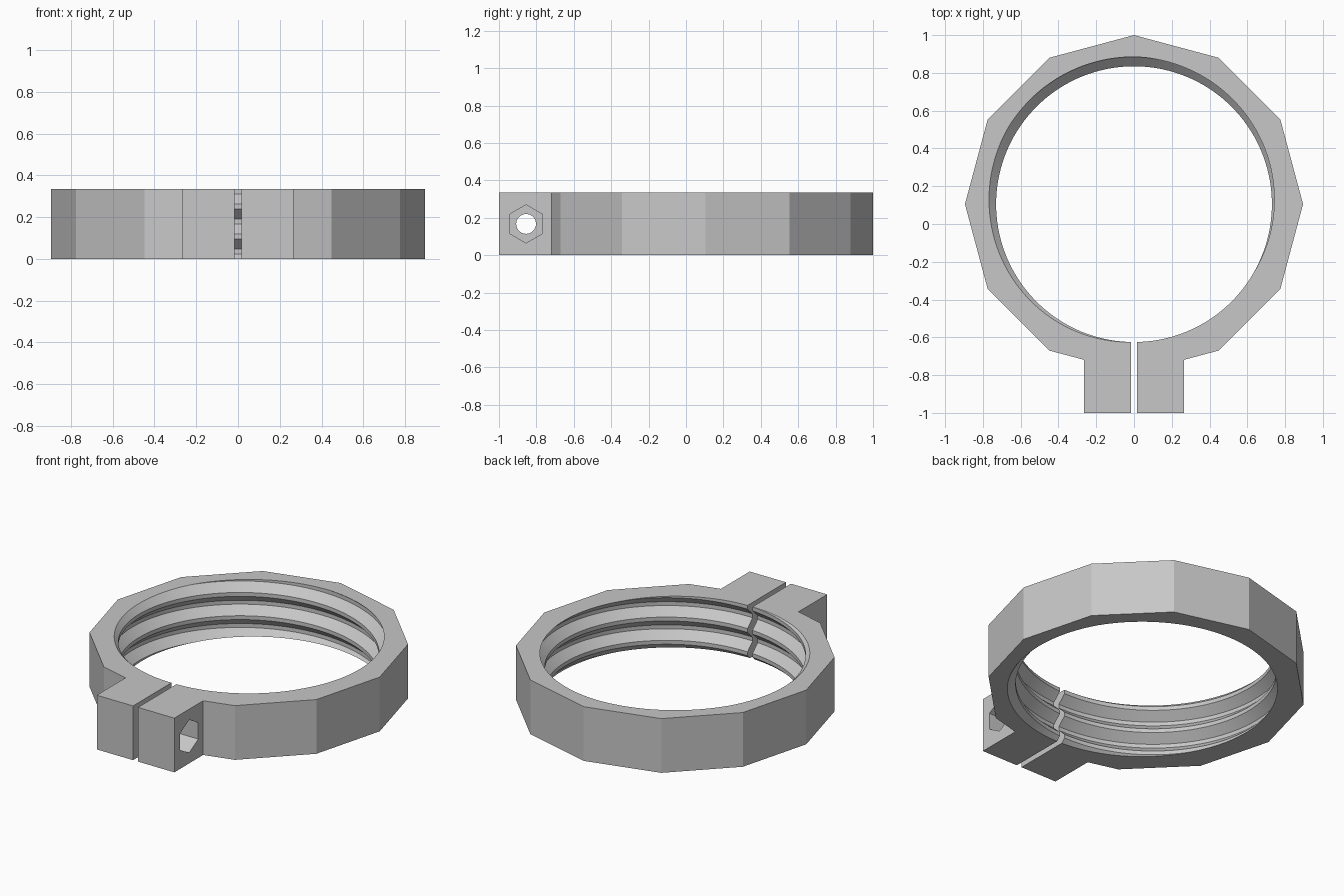
import bpy, bmesh, math
from mathutils import Matrix

if "Cube" in bpy.data.objects:
    bpy.data.objects.remove(bpy.data.objects["Cube"])

H = 0.335            # clamp height
CY = 0.105           # ring centre in y
R_OUT = 0.895        # corner radius of the twelve-sided outside
PITCH = 0.1436       # thread pitch
BOLT_Y, BOLT_Z = -0.855, H / 2

grey = bpy.data.materials.new("plain grey")
grey.diffuse_color = (0.57, 0.57, 0.57, 1)
grey.use_nodes = True
grey.node_tree.nodes["Principled BSDF"].inputs["Base Color"].default_value = grey.diffuse_color


def finish(bm, name):
    bmesh.ops.recalc_face_normals(bm, faces=bm.faces)
    me = bpy.data.meshes.new(name)
    bm.to_mesh(me)
    bm.free()
    ob = bpy.data.objects.new(name, me)
    bpy.context.collection.objects.link(ob)
    me.materials.append(grey)
    return ob


def bolt_cutter(name, sides, radius, x0, x1):
    """Prism along x at the bolt position."""
    bm = bmesh.new()
    m = (Matrix.Translation(((x0 + x1) / 2, BOLT_Y, BOLT_Z))
         @ Matrix.Rotation(math.pi / 2, 4, 'Y') @ Matrix.Rotation(math.pi / 2, 4, 'Z'))
    bmesh.ops.create_cone(bm, cap_ends=True, segments=sides, radius1=radius,
                          radius2=radius, depth=x1 - x0, matrix=m)
    return finish(bm, name)


def thread_cutter():
    """Closed right-handed trapezoidal thread core, its seam lying in the slit."""
    bm = bmesh.new()
    profile = [(0.024, 0.78), (0.048, 0.78), (0.0955, 0.73), (0.1195, 0.73)]
    levels = [(z + PITCH * t, r) for t in range(-4, 6) for z, r in profile]
    n = 144
    cols = []
    for i in range(n + 1):
        a = -math.pi / 2 + 2 * math.pi * i / n
        rise = PITCH * (i / n - 0.5)
        cols.append([bm.verts.new((r * math.cos(a), CY + r * math.sin(a), z + rise))
                     for z, r in levels])
    for c, d in zip(cols, cols[1:]):
        for k in range(len(levels) - 1):
            bm.faces.new((c[k], d[k], d[k + 1], c[k + 1]))
    bmesh.ops.remove_doubles(bm, verts=bm.verts, dist=1e-5)
    # Close both helical ends with fans to the axis
    rim = [e for e in bm.edges if e.is_boundary]
    tips = {s: bm.verts.new((0, CY, H / 2 + s * 0.6)) for s in (-1, 1)}
    for e in rim:
        v, w = e.verts
        bm.faces.new((v, w, tips[1 if v.co.z > H / 2 else -1]))
    return finish(bm, "thread_cutter")


def slit_cutter():
    bm = bmesh.new()
    m = Matrix.Translation((0, -0.8, H / 2)) @ Matrix.Diagonal((0.034, 0.8, 1, 1))
    bmesh.ops.create_cube(bm, size=1, matrix=m)
    return finish(bm, "slit_cutter")


# Clamp body: twelve-sided outline with the bolt tabs replacing its front corner
outline = []
for i in range(-2, 9):
    a = math.radians(30 * i)
    outline.append((R_OUT * math.cos(a), CY + R_OUT * math.sin(a)))
outline += [(-0.265, -0.719), (-0.265, -1), (0.265, -1), (0.265, -0.719)]
bm = bmesh.new()
base = bm.faces.new([bm.verts.new((x, y, 0)) for x, y in outline])
ext = bmesh.ops.extrude_face_region(bm, geom=[base], use_keep_orig=True)
top = [v for v in ext["geom"] if isinstance(v, bmesh.types.BMVert)]
bmesh.ops.translate(bm, vec=(0, 0, H), verts=top)
clamp = finish(bm, "clamp_ring")

# Threaded bore, clamping slit, bolt hole and nut pocket
cutters = [thread_cutter(), slit_cutter(),
           bolt_cutter("bolt_hole_cutter", 32, 0.053, -0.5, 0.5),
           bolt_cutter("nut_pocket_cutter", 6, 0.102, 0.115, 0.5)]
bpy.context.view_layer.objects.active = clamp
clamp.select_set(True)
for c in cutters:
    c.hide_render = True
    mod = clamp.modifiers.new(c.name, 'BOOLEAN')
    mod.operation = 'DIFFERENCE'
    mod.solver = 'EXACT'
    mod.object = c
    bpy.ops.object.modifier_apply(modifier=mod.name)
    bpy.data.objects.remove(c)

bpy.ops.object.shade_smooth_by_angle(angle=math.radians(20))
